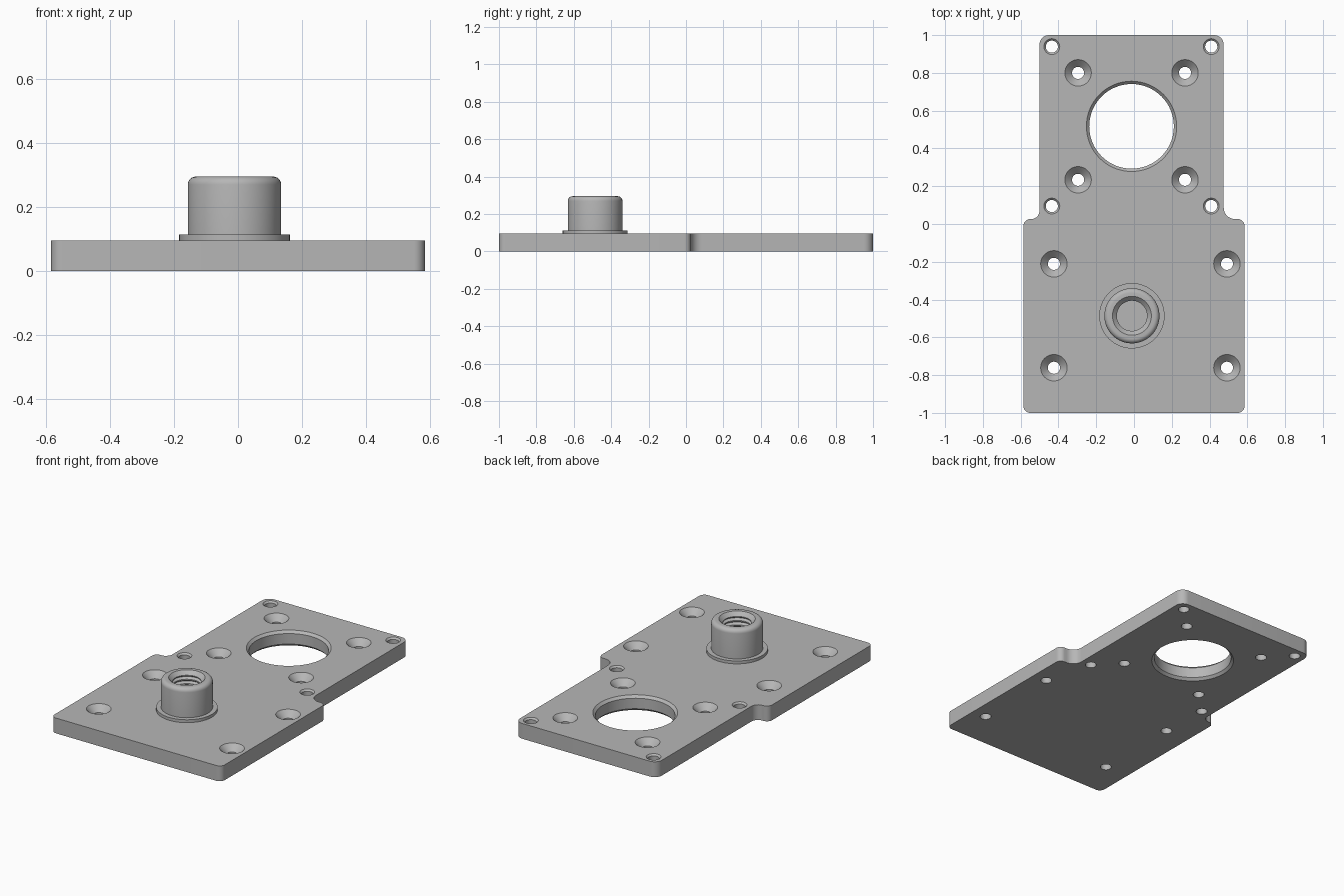
import bpy, bmesh, math
from mathutils import Vector

cube = bpy.data.objects.get("Cube")
if cube:
    bpy.data.objects.remove(cube, do_unlink=True)

THICK = 0.095
SEGMENTS = 64

grey = bpy.data.materials.new("machined grey")
grey.use_nodes = True
colour = (0.47, 0.47, 0.47, 1)
grey.diffuse_color = colour
grey.node_tree.nodes["Principled BSDF"].inputs["Base Color"].default_value = colour


def make_object(name, bm):
    bmesh.ops.recalc_face_normals(bm, faces=bm.faces[:])
    mesh = bpy.data.meshes.new(name)
    bm.to_mesh(mesh)
    bm.free()
    mesh.materials.append(grey)
    obj = bpy.data.objects.new(name, mesh)
    bpy.context.collection.objects.link(obj)
    return obj


def lathe(bm, x, y, profile):
    """Revolve (radius, z) points about a vertical axis, capping both ends."""
    rings = []
    for r, z in profile:
        angles = [2 * math.pi * i / SEGMENTS for i in range(SEGMENTS)]
        rings.append([bm.verts.new((x + r * math.cos(a), y + r * math.sin(a), z)) for a in angles])
    for low, high in zip(rings, rings[1:]):
        for i in range(SEGMENTS):
            j = (i + 1) % SEGMENTS
            bm.faces.new((low[i], low[j], high[j], high[i]))
    bm.faces.new(rings[0][::-1])
    bm.faces.new(rings[-1])


def rounded_outline(corners, steps=8):
    """Replace each right-angled corner (x, y, radius) by an arc."""
    points = []
    for i, (x, y, r) in enumerate(corners):
        p = Vector((x, y))
        to_prev = (Vector(corners[i - 1][:2]) - p).normalized()
        to_next = (Vector(corners[(i + 1) % len(corners)][:2]) - p).normalized()
        centre = p + r * (to_prev + to_next)
        for s in range(steps + 1):
            t = math.pi / 2 * s / steps
            points.append(centre - r * (to_next * math.cos(t) + to_prev * math.sin(t)))
    return points


def smooth(obj):
    bpy.ops.object.select_all(action='DESELECT')
    obj.select_set(True)
    bpy.context.view_layer.objects.active = obj
    bpy.ops.object.shade_smooth_by_angle(angle=math.radians(30))


# Stepped base plate with rounded corners
outline = rounded_outline([
    (-0.585, -1, 0.035), (0.585, -1, 0.035),
    (0.585, 0.026, 0.035), (0.475, 0.026, 0.06),
    (0.475, 1, 0.05), (-0.5, 1, 0.05),
    (-0.5, 0.026, 0.045), (-0.585, 0.026, 0.035)])
bm = bmesh.new()
base = bm.faces.new([bm.verts.new((p.x, p.y, 0)) for p in outline])
extruded = bmesh.ops.extrude_face_region(bm, geom=[base], use_keep_orig=True)
top_verts = [g for g in extruded["geom"] if isinstance(g, bmesh.types.BMVert)]
bmesh.ops.translate(bm, verts=top_verts, vec=(0, 0, THICK))
plate = make_object("base_plate", bm)

# Hole cutters: square patterns around the big bore and around the boss
bm = bmesh.new()
BORE = (-0.013, 0.517)


def drill(x, y, hole, mouth):
    lathe(bm, x, y, [(hole, -0.05), (hole, THICK - (mouth - hole)),
                     (mouth, THICK), (mouth, THICK + 0.05)])


for sx in (-1, 1):
    for sy in (-1, 1):
        drill(BORE[0] + sx * 0.283, BORE[1] + sy * 0.283, 0.032, 0.07)
        drill(BORE[0] + sx * 0.422, BORE[1] + sy * 0.422, 0.032, 0.042)
        drill(0.034 + sx * 0.458, -0.486 + sy * 0.275, 0.032, 0.07)

# Big bore, chamfered on both faces
lathe(bm, *BORE, [(0.239, -0.05), (0.239, 0), (0.224, 0.015),
                  (0.224, THICK - 0.015), (0.239, THICK), (0.239, THICK + 0.05)])
cutter = make_object("hole_cutter", bm)
cutter.hide_render = True

cut = plate.modifiers.new("holes", 'BOOLEAN')
cut.operation = 'DIFFERENCE'
cut.solver = 'EXACT'
cut.object = cutter
bpy.context.view_layer.objects.active = plate
bpy.ops.object.modifier_apply(modifier=cut.name)
bpy.data.objects.remove(cutter, do_unlink=True)
smooth(plate)

# Threaded boss with flange, rounded rim and blind bore
TOP = 0.295
profile = [(0.173, 0.09), (0.173, 0.113), (0.146, 0.113)]
for s in range(7):
    a = math.pi / 2 * s / 6
    profile.append((0.121 + 0.025 * math.cos(a), TOP - 0.025 + 0.025 * math.sin(a)))
profile += [(0.103, TOP), (0.08, TOP - 0.023)]
z = TOP - 0.023
for turn in range(6):
    profile += [(0.08, z - 0.005), (0.095, z - 0.015), (0.08, z - 0.025)]
    z -= 0.027
profile.append((0.08, 0.1))
bm = bmesh.new()
lathe(bm, -0.011, -0.486, profile)
smooth(make_object("threaded_boss", bm))
